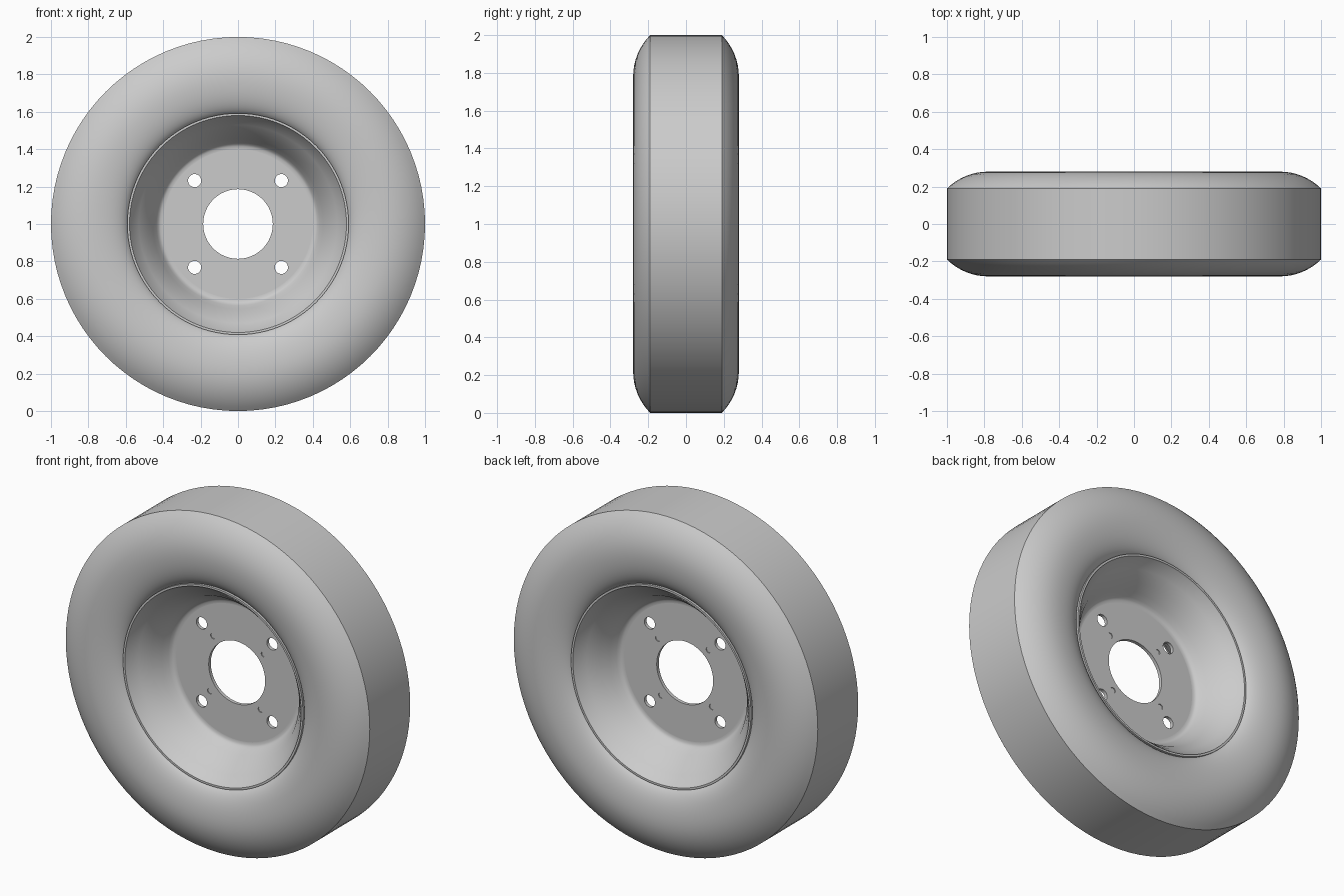
import bpy, bmesh, math
from mathutils import Matrix

cube = bpy.data.objects.get("Cube")
if cube:
    bpy.data.objects.remove(cube, do_unlink=True)

SEG = 96
AXLE = Matrix.Translation((0, 0, 1)) @ Matrix.Rotation(math.radians(90), 4, 'X')

grey = bpy.data.materials.new("plain grey")
grey.use_nodes = True
grey.diffuse_color = (0.6, 0.6, 0.6, 1)
grey.node_tree.nodes["Principled BSDF"].inputs["Base Color"].default_value = (0.6, 0.6, 0.6, 1)


def add_object(name, bm):
    """Turn a mesh built around the z axis into a wheel part on the y axis."""
    bmesh.ops.recalc_face_normals(bm, faces=bm.faces)
    bm.transform(AXLE)
    mesh = bpy.data.meshes.new(name)
    bm.to_mesh(mesh)
    bm.free()
    mesh.materials.append(grey)
    obj = bpy.data.objects.new(name, mesh)
    bpy.context.collection.objects.link(obj)
    return obj


def smooth(obj):
    bpy.ops.object.select_all(action='DESELECT')
    obj.select_set(True)
    bpy.context.view_layer.objects.active = obj
    bpy.ops.object.shade_smooth_by_angle(angle=math.radians(30))


def lathe(name, half_profile):
    """Mirror a (radius, height) half profile and spin the closed loop."""
    loop = half_profile + [(r, -h) for r, h in reversed(half_profile)]
    bm = bmesh.new()
    rings = []
    for i in range(SEG):
        a = math.tau * i / SEG
        rings.append([bm.verts.new((r * math.cos(a), r * math.sin(a), h)) for r, h in loop])
    for i in range(SEG):
        a, b = rings[i], rings[(i + 1) % SEG]
        for j in range(len(loop)):
            k = (j + 1) % len(loop)
            bm.faces.new((a[j], a[k], b[k], b[j]))
    obj = add_object(name, bm)
    smooth(obj)
    return obj


def add_cylinder(bm, radius, depth, x=0, y=0, segments=32):
    bmesh.ops.create_cone(bm, cap_ends=True, segments=segments, radius1=radius, radius2=radius,
                          depth=depth, matrix=Matrix.Translation((x, y, 0)))


# Tire: round shoulder, bulging sidewall that tucks in to the rim
tire = []
shoulder = math.asin(0.22 / 0.314)
for i in range(9):
    a = shoulder * (1 - i / 8)
    tire.append((0.78 + 0.314 * math.sin(a), 0.28 - 0.314 * (1 - math.cos(a))))
for i in range(1, 11):
    a = math.radians(75) * i / 10
    tire.append((0.78 - 0.195 * math.sin(a), 0.2 + 0.08 * math.cos(a)))
lathe("tire", tire)

# Rim: thin flat lip and a flared dish running in to the plate
lathe("rim", [(0.592, 0.235), (0.58, 0.235), (0.578, 0.228), (0.53, 0.178), (0.485, 0.12),
              (0.455, 0.065), (0.436, 0.032), (0.426, 0.018), (0.415, 0.011), (0.40, 0.01)])

# Mounting plate with centre bore, bolt holes and small screw holes
bm = bmesh.new()
add_cylinder(bm, 0.401, 0.02, segments=SEG)
plate = add_object("mounting_plate", bm)

cutters = bmesh.new()
plugs = bmesh.new()
add_cylinder(cutters, 0.186, 0.2, segments=64)
for i in range(4):
    quarter = math.radians(45 + 90 * i)
    add_cylinder(cutters, 0.035, 0.2, 0.328 * math.cos(quarter), 0.328 * math.sin(quarter))
    small = quarter + math.radians(3.5)
    spot = (0.236 * math.cos(small), -0.236 * math.sin(small))
    add_cylinder(cutters, 0.017, 0.2, *spot)
    add_cylinder(plugs, 0.0172, 0.01, *spot)
cutter = add_object("hole_cutter", cutters)
cutter.hide_render = True
cutter.hide_set(True)
cut = plate.modifiers.new("holes", 'BOOLEAN')
cut.operation = 'DIFFERENCE'
cut.solver = 'EXACT'
cut.object = cutter

# Apply the cut, then drop the helper
bpy.context.view_layer.update()
result = bpy.data.meshes.new_from_object(plate.evaluated_get(bpy.context.evaluated_depsgraph_get()))
plate.modifiers.clear()
plate.data = result
bpy.data.objects.remove(cutter, do_unlink=True)
smooth(plate)

# Recessed floors that close the small holes
smooth(add_object("screw_hole_floors", plugs))
